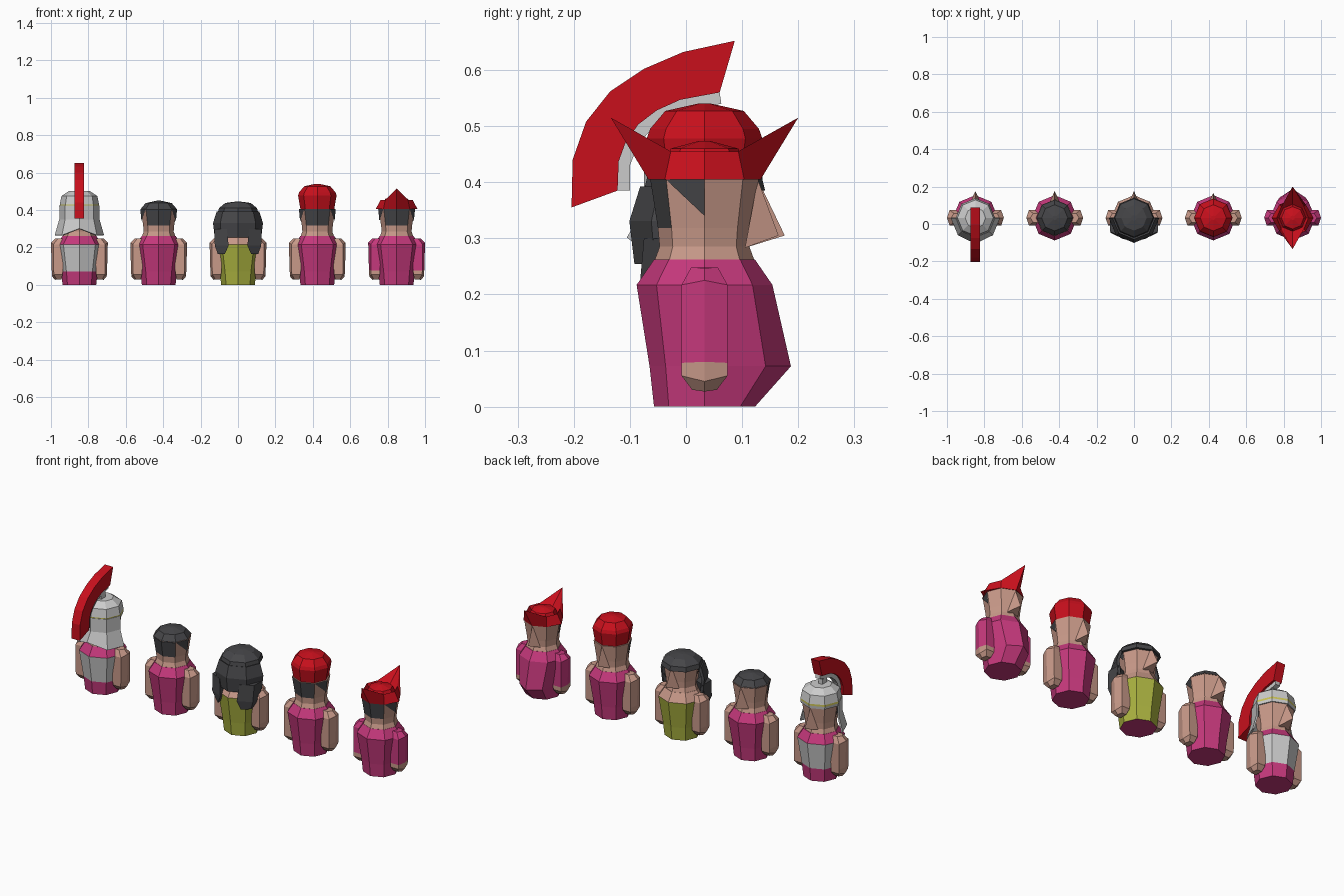
import bpy, bmesh, math

if "Cube" in bpy.data.objects:
    bpy.data.objects.remove(bpy.data.objects["Cube"])

CY = 0.033  # depth centre of every figure
COL = dict(robe=(.56, .04, .2, 1), skin=(.58, .32, .25, 1), red=(.58, .005, .012, 1),
           hair=(.06, .06, .065, 1), dress=(.4, .44, .05, 1), metal=(.55, .57, .55, 1),
           gold=(.6, .55, .1, 1))
MAT = {}
for key, c in COL.items():
    MAT[key] = bpy.data.materials.new(key)
    MAT[key].diffuse_color = c


def mesh(name, verts, faces, cols, fx=0.0, thick=0.0):
    """Flat-shaded object; cols is one colour or one colour per face."""
    cols = [cols] * len(faces) if isinstance(cols, str) else cols
    me = bpy.data.meshes.new(name)
    me.from_pydata([(v[0] + fx, v[1], v[2]) for v in verts], [], faces)
    used = sorted(set(cols))
    for u in used:
        me.materials.append(MAT[u])
    for p, c in zip(me.polygons, cols):
        p.material_index = used.index(c)
    bm = bmesh.new()
    bm.from_mesh(me)
    bmesh.ops.recalc_face_normals(bm, faces=bm.faces)
    bm.to_mesh(me)
    bm.free()
    ob = bpy.data.objects.new(name, me)
    bpy.context.collection.objects.link(ob)
    if thick:
        m = ob.modifiers.new("thickness", 'SOLIDIFY')
        m.thickness = thick
        m.offset = 0
    return ob


def ring(r, z, front=0.0):
    """Octagon with corners on the axes; front pushes the +y corners out."""
    out = []
    for k in range(8):
        a = math.radians(45 * k)
        s = math.sin(a)
        out.append((r * math.cos(a), CY + r * s + front * max(0, s), z))
    return out


def loft(name, rings, color, fx):
    """Stack octagons and cap them; color(level, side) picks the colour."""
    verts = [v for r in rings for v in r]
    n = len(rings)
    faces, cols = [], []
    for i in range(n - 1):
        for k in range(8):
            j = (k + 1) % 8
            faces.append((i*8 + k, i*8 + j, i*8 + 8 + j, i*8 + 8 + k))
            cols.append(color(i, k))
    faces += [tuple(range(7, -1, -1)), tuple(range(n*8 - 8, n*8))]
    cols += [color(-1, 0), color(n - 2, 0)]
    return mesh(name, verts, faces, cols, fx)


def fan(name, sections, color, fx, thick):
    """Open strip around the back (sides 4 to 8) of stacked octagons."""
    verts = [s[k % 8] for s in sections for k in range(4, 9)]
    faces = [(i*5 + k, i*5 + k + 1, i*5 + k + 6, i*5 + k + 5)
             for i in range(len(sections) - 1) for k in range(4)]
    return mesh(name, verts, faces, color, fx, thick)


def strip(name, outer, inner, half, color, fx):
    """Curved band in the y-z plane extruded across x."""
    n = len(outer)
    verts = [(x, y, z) for x in (-half, half) for y, z in outer + inner]
    m = 2 * n
    faces = []
    for i in range(n - 1):
        a, b, c, d = i, i + 1, n + i + 1, n + i
        faces += [(a, b, c, d), (a + m, d + m, c + m, b + m),
                  (a, a + m, b + m, b), (d, c, c + m, d + m)]
    faces += [(0, n, n + m, m), (n - 1, n - 1 + m, 2*n - 1 + m, 2*n - 1)]
    return mesh(name, verts, faces, color, fx)


def figure(n, fx, body, shoulder, sleeve, belly=0.0, nose=0.176):
    # torso
    loft(f"torso_{n}", [ring(.09, 0), ring(.098, .072, belly), ring(.121, .217), ring(.09, .262)],
         lambda i, k: shoulder if i == 2 else body if i == 1 else
         ('robe' if i < 0 or body == 'metal' else body), fx)
    # head, with hair on the two back faces
    loft(f"head_{n}", [ring(.09, .258), ring(.08, .285), ring(.083, .318), ring(.097, .407)],
         lambda i, k: 'hair' if i == 2 and k in (5, 6) else 'skin', fx)
    for s, side in ((-1, "left"), (1, "right")):
        # hair wedge by the temple
        mesh(f"temple_hair_{side}_{n}", [(s*.07, CY - .07, .406), (s*.0985, CY, .406),
             (s*.092, CY, .34)], [(0, 1, 2)], 'hair', fx)
        # arm: sleeve and hand, ridged on the outside
        def sec(xi, xm, xo, hw, zi, zo):
            return [(s*xi, CY - hw, zi), (s*xm, CY - hw, zi), (s*xo, CY, zo),
                    (s*xm, CY + hw, zi), (s*xi, CY + hw, zi)]
        secs = [sec(.095, .122, .13, .022, .03, .027), sec(.09, .136, .146, .041, .055, .045),
                sec(.088, .138, .148, .041, .078, .08), sec(.085, .138, .152, .041, .217, .225),
                sec(.075, .115, .13, .024, .248, .247)]
        faces = [(i*5 + k, i*5 + (k + 1) % 5, i*5 + 5 + (k + 1) % 5, i*5 + 5 + k)
                 for i in range(4) for k in range(5)]
        cols = ['skin'] * 10 + [sleeve] * 10 + ['skin', sleeve]
        mesh(f"arm_{side}_{n}", [v for q in secs for v in q],
             faces + [(0, 1, 2, 3, 4), (20, 21, 22, 23, 24)], cols, fx)
    # nose
    mesh(f"nose_{n}", [(0, .128, .405), (0, nose, .305), (-.033, .105, .283), (.033, .105, .283)],
         [(0, 1, 2), (0, 3, 1), (1, 3, 2), (0, 2, 3)], 'skin', fx)


X = [-.848, -.424, 0, .424, .848]
figure(1, X[0], 'metal', 'robe', 'skin')
figure(2, X[1], 'robe', 'robe', 'skin')
figure(3, X[2], 'dress', 'skin', 'skin')
figure(4, X[3], 'robe', 'robe', 'skin', nose=.165)
figure(5, X[4], 'robe', 'robe', 'robe', belly=.056, nose=.165)

# helmet with gold band and flared neck guard
loft("helmet", [ring(.103, .405), ring(.105, .42), ring(.105, .43), ring(.096, .475), ring(.055, .502)],
     lambda i, k: 'gold' if i == 1 else 'metal', X[0])
guard = ring(.128, .265)
guard[6] = (0, CY - .135, .3)
fan("neck_guard", [ring(.104, .425), ring(.104, .35), guard], 'metal', X[0], .008)

# crest and the holder under it
outer = [(-.204, .355), (-.202, .44), (-.178, .508), (-.135, .562), (-.075, .602), (-.005, .632), (.087, .652)]
inner = [(-.122, .385), (-.12, .437), (-.108, .47), (-.085, .503), (-.052, .528), (-.01, .547), (.06, .56)]
under = [(-.1, .385), (-.1, .43), (-.088, .46), (-.07, .485), (-.042, .508), (-.005, .525), (.063, .54)]
strip("crest", outer, inner, .025, 'red', X[0])
strip("crest_holder", inner, under, .014, 'metal', X[0])
mesh("crest_post", [(x, y, z) for z in (.48, .53) for x, y in
     ((-.012, 0), (.012, 0), (.012, .04), (-.012, .04))],
     [(0, 1, 5, 4), (1, 2, 6, 5), (2, 3, 7, 6), (3, 0, 4, 7)], 'metal', X[0])

# short hair cap
loft("short_hair", [ring(.098, .404), ring(.07, .437), ring(.012, .45)], lambda i, k: 'hair', X[1])

# long hair: cap, back fall and two locks
loft("long_hair_cap", [ring(.108, .385), ring(.102, .41), ring(.068, .438), ring(.015, .445)],
     lambda i, k: 'hair', X[2])
fan("long_hair_back", [ring(.108, .39), ring(.127, .33), ring(.118, .255)], 'hair', X[2], .014)
for s, side in ((-1, "left"), (1, "right")):
    v = []
    for xi, xo, y0, y1, z in ((.06, .127, -.075, .035, .3), (.05, .124, -.083, .01, .21), (.07, .108, -.075, -.03, .165)):
        v += [(s*xi, y0, z), (s*xo, y0 + .035, z), (s*xo, y1, z), (s*xi, y1 - .03, z)]
    mesh(f"hair_lock_{side}", v, [(i*4 + k, i*4 + (k + 1) % 4, i*4 + 4 + (k + 1) % 4, i*4 + 4 + k)
         for i in range(2) for k in range(4)] + [(0, 1, 2, 3), (8, 9, 10, 11)], 'hair', X[2])

# round hat
loft("round_hat", [ring(.09, .403), ring(.103, .478), ring(.097, .495), ring(.07, .527), ring(.012, .54)],
     lambda i, k: 'red', X[3])

# hat with its brim turned up into front and back points
brim = ring(.085, .455)
for k in (2, 6):
    brim[k] = (0, CY + (.167 if k == 2 else -.167), .515)
base = ring(.1, .405)
for k in (0, 4):
    base[k] = (base[k][0] * 1.12, CY, .405)
loft("pointed_hat", [base, brim, ring(.072, .435), ring(.06, .46), ring(.012, .473)],
     lambda i, k: 'red', X[4])

for m in bpy.data.materials:
    if m.users and not m.is_grease_pencil:
        m.use_nodes = True
        m.node_tree.nodes["Principled BSDF"].inputs["Base Color"].default_value = m.diffuse_color
